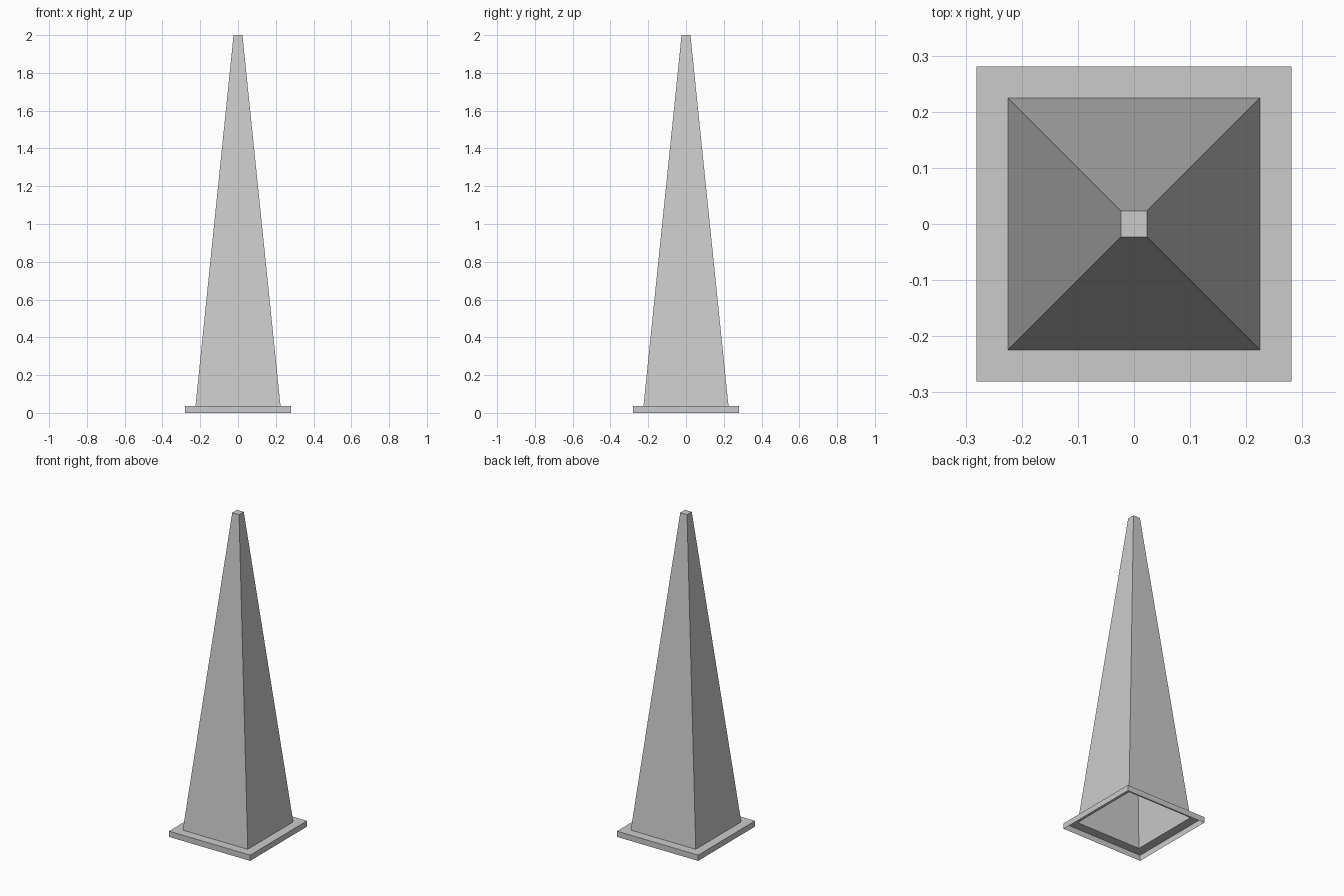
import bpy, bmesh

cube = bpy.data.objects.get("Cube")
if cube:
    bpy.data.objects.remove(cube, do_unlink=True)

# Plain grey material
grey = bpy.data.materials.new("light_grey")
grey.use_nodes = True
colour = (0.6, 0.6, 0.6, 1)
grey.diffuse_color = colour
grey.node_tree.nodes["Principled BSDF"].inputs["Base Color"].default_value = colour


def square_shell(name, profile, cap=False):
    """Stack square rings of (half width, height) into an open flat-sided shell."""
    bm = bmesh.new()
    corners = ((-1, -1), (1, -1), (1, 1), (-1, 1))
    rings = [[bm.verts.new((x * w, y * w, z)) for x, y in corners] for w, z in profile]
    for low, high in zip(rings, rings[1:]):
        for i in range(4):
            j = (i + 1) % 4
            bm.faces.new((low[i], low[j], high[j], high[i]))
    if cap:
        bm.faces.new(rings[-1])
    mesh = bpy.data.meshes.new(name)
    bm.to_mesh(mesh)
    bm.free()
    mesh.materials.append(grey)
    obj = bpy.data.objects.new(name, mesh)
    bpy.context.collection.objects.link(obj)
    return obj


BASE_W, BODY_W, TIP_W = 0.281, 0.225, 0.0235
BASE_Z, TIP_Z = 0.036, 2.0

# Base flange: skirt and flat ledge, open underneath
square_shell("base_flange", [(BASE_W, 0), (BASE_W, BASE_Z), (BODY_W, BASE_Z)])

# Hollow tapered body with a flat tip
square_shell("tapered_body", [(BODY_W, BASE_Z), (TIP_W, TIP_Z)], cap=True)
